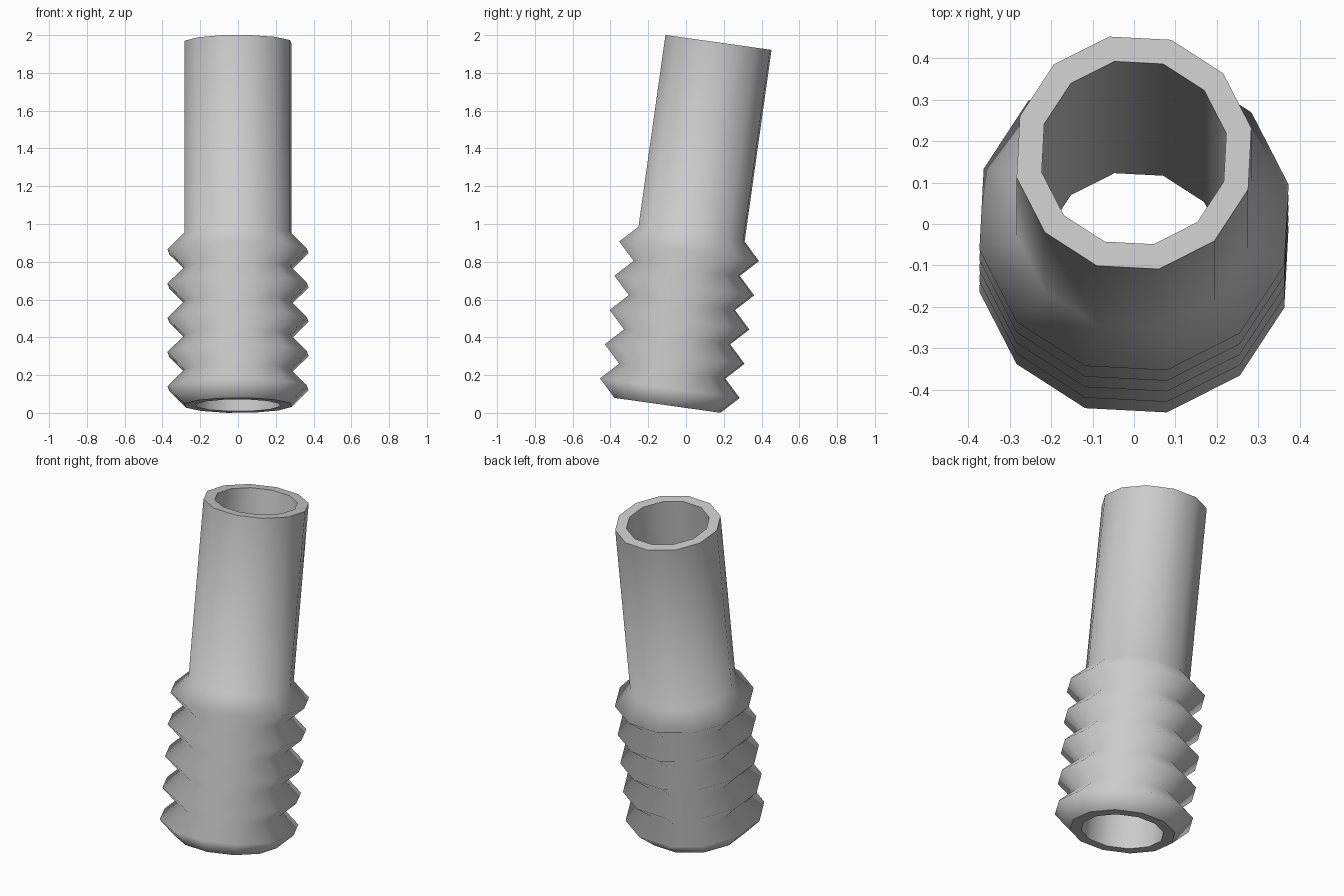
import bpy, bmesh, math
from mathutils import Matrix

cube = bpy.data.objects.get("Cube")
if cube:
    bpy.data.objects.remove(cube, do_unlink=True)

SIDES = 12
TILT = math.radians(-8)
PHASE = math.radians(12)
LENGTH, PITCH, RIBS = 1.94, 0.183, 5
OUTER, RIDGE, BORE = 0.29, 0.382, 0.228

# Plain grey material
grey = bpy.data.materials.new("grey")
grey.use_nodes = True
colour = (0.6, 0.6, 0.6, 1)
grey.diffuse_color = colour
grey.node_tree.nodes["Principled BSDF"].inputs["Base Color"].default_value = colour

# Closed section: ribbed outside going up, straight bore going down
profile = []
for i in range(RIBS):
    profile += [(OUTER, i * PITCH), (RIDGE, (i + 0.5) * PITCH)]
profile += [(OUTER, RIBS * PITCH), (OUTER, LENGTH), (BORE, LENGTH), (BORE, 0)]

# Revolve the section into a twelve-sided pipe
bm = bmesh.new()
rings = []
for r, z in profile:
    ring = []
    for k in range(SIDES):
        a = PHASE + math.tau * k / SIDES
        ring.append(bm.verts.new((r * math.cos(a), r * math.sin(a), z)))
    rings.append(ring)
for i, low in enumerate(rings):
    high = rings[(i + 1) % len(rings)]
    for k in range(SIDES):
        n = (k + 1) % SIDES
        bm.faces.new((low[k], low[n], high[n], high[k])).smooth = True
bmesh.ops.recalc_face_normals(bm, faces=bm.faces)

# Flat rims with crisp edges
for f in bm.faces:
    if abs(f.normal.z) > 0.99:
        f.smooth = False
        for e in f.edges:
            if abs(e.verts[0].co.xy.length - e.verts[1].co.xy.length) < 0.01:
                e.smooth = False

# Lean the pipe backwards and centre it
bm.transform(Matrix.Translation((0, -0.098, 0.04)) @ Matrix.Rotation(TILT, 4, 'X'))
mesh = bpy.data.meshes.new("ribbed_pipe")
bm.to_mesh(mesh)
bm.free()
mesh.materials.append(grey)
pipe = bpy.data.objects.new("ribbed_pipe", mesh)
bpy.context.collection.objects.link(pipe)
